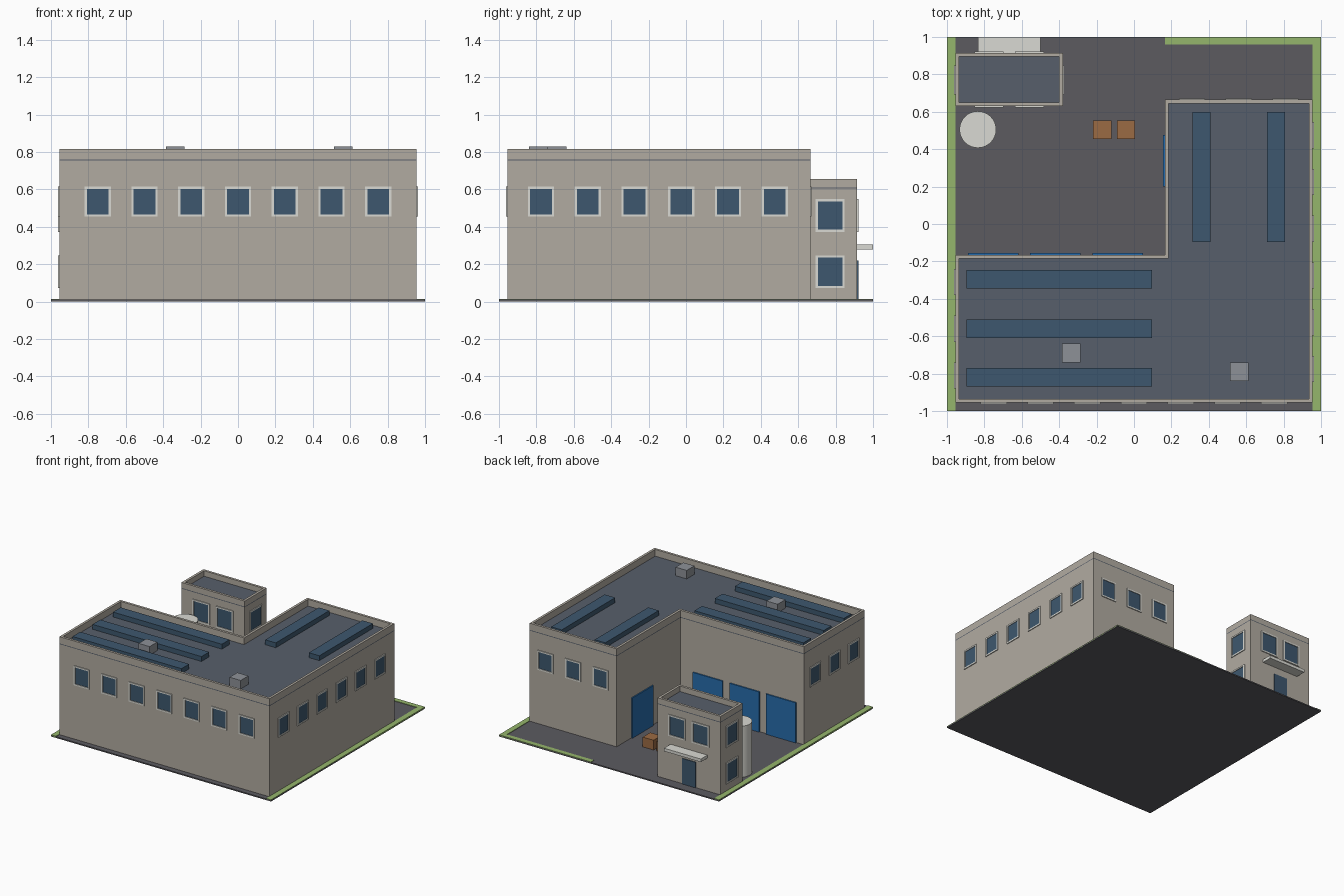
import bpy, bmesh
from mathutils import Vector

if "Cube" in bpy.data.objects:
    bpy.data.objects.remove(bpy.data.objects["Cube"])


def mat(name, hexcol):
    lin = [(int(hexcol[i:i + 2], 16) / 255) ** 2.2 for i in (0, 2, 4)]
    m = bpy.data.materials.new(name)
    m.diffuse_color = (*lin, 1)
    m.use_nodes = True
    m.node_tree.nodes["Principled BSDF"].inputs["Base Color"].default_value = m.diffuse_color
    return m


WALL = mat("render_wall", "b0aaa0")
TRIM = mat("light_trim", "d9d9d2")
GLASS = mat("glass", "40586e")
ROOF = mat("roof_felt", "585f6a")
ASPHALT = mat("asphalt", "5c5b60")
GRASS = mat("grass", "94b46c")
BLUE = mat("blue_door", "2b6cab")
WOOD = mat("wood", "9a6a45")
METAL = mat("metal", "8c9096")


def finish(name, bm, material):
    bmesh.ops.recalc_face_normals(bm, faces=bm.faces)
    me = bpy.data.meshes.new(name)
    bm.to_mesh(me)
    bm.free()
    me.materials.append(material)
    ob = bpy.data.objects.new(name, me)
    bpy.context.collection.objects.link(ob)
    return ob


def boxes(name, spans, material):
    """One object from boxes given as (x0, x1, y0, y1, z0, z1)."""
    bm = bmesh.new()
    for s in spans:
        lo, hi = Vector(s[0::2]), Vector(s[1::2])
        for v in bmesh.ops.create_cube(bm, size=1)["verts"]:
            v.co = (lo + hi) / 2 + v.co * (hi - lo)
    return finish(name, bm, material)


def prism(name, outline, z0, z1, material):
    bm = bmesh.new()
    f = bm.faces.new([bm.verts.new((x, y, z0)) for x, y in outline])
    top = bmesh.ops.extrude_face_region(bm, geom=[f], use_keep_orig=True)["geom"]
    for v in top:
        if isinstance(v, bmesh.types.BMVert):
            v.co.z = z1
    return finish(name, bm, material)


def parapet(name, outline, z0, z1, t, material):
    """Hollow rim along a counter-clockwise right-angled outline."""
    pts = [Vector(p) for p in outline]
    n = len(pts)
    inward = []
    for i in range(n):
        d = (pts[(i + 1) % n] - pts[i]).normalized()
        inward.append(Vector((-d.y, d.x)))
    inner = [pts[i] + t * (inward[i - 1] + inward[i]) for i in range(n)]
    bm = bmesh.new()
    loops = [[bm.verts.new((p.x, p.y, z)) for p in ps]
             for ps, z in ((pts, z0), (pts, z1), (inner, z1), (inner, z0))]
    for k in range(4):
        a, b = loops[k], loops[(k + 1) % 4]
        for i in range(n):
            j = (i + 1) % n
            bm.faces.new((a[i], a[j], b[j], b[i]))
    return finish(name, bm, material)


def plate(axis, side, pos, u0, u1, z0, z1, depth):
    """Box standing out from a wall; axis is the wall normal."""
    d = sorted((pos - side * 0.004, pos + side * depth))
    return (*d, u0, u1, z0, z1) if axis == "x" else (u0, u1, *d, z0, z1)


def windows(name, axis, side, pos, centres, levels, w, h, b=0.012):
    bars, panes = [], []
    for u in centres:
        for z in levels:
            l, r, lo, hi = u - w / 2, u + w / 2, z - h / 2, z + h / 2
            for q in ((l, l + b, lo, hi), (r - b, r, lo, hi),
                      (l + b, r - b, lo, lo + b), (l + b, r - b, hi - b, hi)):
                bars.append(plate(axis, side, pos, *q, 0.007))
            panes.append(plate(axis, side, pos, l + b, r - b, lo + b, hi - b, 0.002))
    boxes(name + "_window_frames", bars, TRIM)
    boxes(name + "_window_panes", panes, GLASS)


# Ground and grass verges
boxes("yard", [(-1, 1, -1, 1, 0, 0.01)], ASPHALT)
boxes("grass_verges", [(-1, -0.955, -1, 1, 0.002, 0.014), (0.955, 1, -1, 1, 0.002, 0.014),
                       (0.165, 0.955, 0.96, 1, 0.002, 0.014)], GRASS)

# L-shaped hall and small office
hall = [(-0.955, -0.955), (0.955, -0.955), (0.955, 0.665),
        (0.165, 0.665), (0.165, -0.165), (-0.955, -0.165)]
office = [(-0.955, 0.63), (-0.38, 0.63), (-0.38, 0.915), (-0.955, 0.915)]
for name, outline, eave, top in (("hall", hall, 0.76, 0.815), ("office", office, 0.61, 0.655)):
    prism(name + "_walls", outline, 0.005, eave - 0.006, WALL)
    prism(name + "_roof", outline, eave - 0.006, eave, ROOF)
    parapet(name + "_parapet", outline, eave, top, 0.02, WALL)

# Windows of the hall
windows("hall_front", "y", -1, -0.955, [-0.75 + 0.25 * i for i in range(7)], [0.535], 0.14, 0.16)
windows("hall_right", "x", 1, 0.955, [-0.775 + 0.25 * i for i in range(6)], [0.535], 0.14, 0.16)
windows("hall_back", "y", 1, 0.665, [0.31, 0.56, 0.81], [0.535], 0.14, 0.16)
windows("hall_left", "x", -1, -0.955, [-0.81, -0.56, -0.31], [0.535], 0.14, 0.16)

# Windows of the office
windows("office_right", "x", 1, -0.38, [0.77], [0.16, 0.46], 0.155, 0.175)
windows("office_left", "x", -1, -0.955, [0.77], [0.16, 0.46], 0.155, 0.175)
windows("office_back", "y", 1, 0.915, [-0.775, -0.56], [0.46], 0.155, 0.175)
windows("office_front", "y", -1, 0.63, [-0.775, -0.56], [0.16, 0.46], 0.155, 0.175)

# Office entrance
boxes("office_door", [plate("y", 1, 0.915, -0.73, -0.61, 0.01, 0.22, 0.006)], GLASS)
boxes("entrance_canopy", [(-0.835, -0.5, 0.91, 1.0, 0.28, 0.305)], TRIM)

# Loading doors facing the yard
doors = [plate("y", 1, -0.165, c - 0.135, c + 0.135, 0.01, 0.34, 0.01) for c in (-0.752, -0.42, -0.087)]
doors.append(plate("x", -1, 0.165, 0.2, 0.475, 0.01, 0.34, 0.01))
boxes("loading_doors", doors, BLUE)

# Roof lights and vents
lights = [(-0.895, 0.095, y - 0.05, y + 0.05, 0.755, 0.8) for y in (-0.82, -0.56, -0.295)]
lights += [(x - 0.048, x + 0.048, -0.095, 0.6, 0.755, 0.8) for x in (0.362, 0.758)]
boxes("roof_lights", lights, GLASS)
boxes("roof_vents", [(x - 0.05, x + 0.05, y - 0.05, y + 0.05, 0.755, 0.83)
                     for x, y in ((-0.335, -0.69), (0.562, -0.79))], METAL)

# Yard crates
boxes("crates", [(x - 0.049, x + 0.049, 0.455, 0.553, 0.008, 0.09) for x in (-0.17, -0.043)], WOOD)

# Storage tank
bpy.ops.mesh.primitive_cylinder_add(vertices=32, radius=0.098, depth=0.425,
                                    location=(-0.835, 0.505, 0.2175))
tank = bpy.context.object
tank.name = "storage_tank"
tank.data.materials.append(TRIM)
bpy.ops.object.shade_smooth_by_angle()
